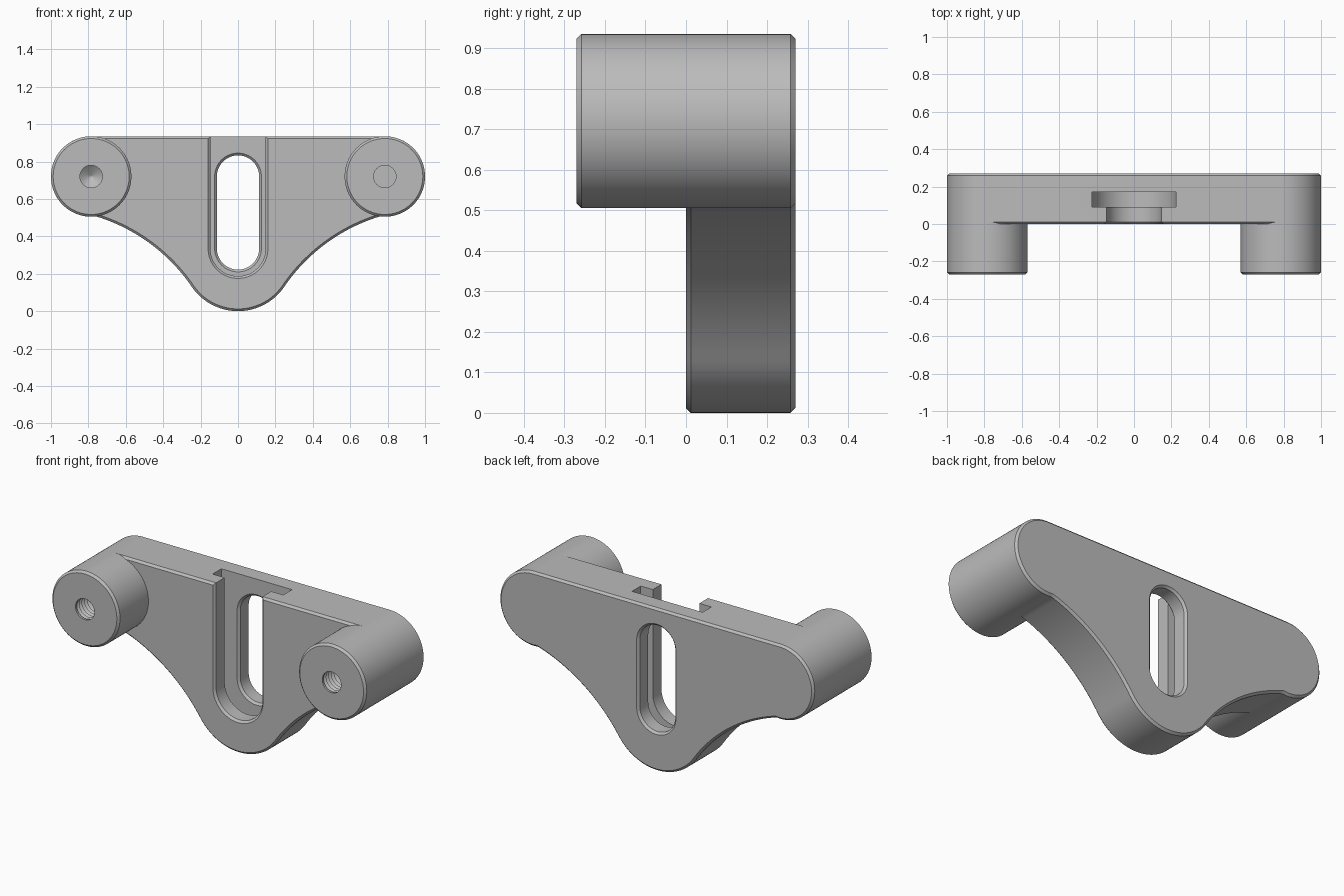
import bpy, bmesh, math
from mathutils import Vector

if "Cube" in bpy.data.objects:
    bpy.data.objects.remove(bpy.data.objects["Cube"])

CH = 0.012                       # edge chamfer
BOSS_X, BOSS_Z, BOSS_R = 0.785, 0.72, 0.215
BACK, SLOT_Z = 0.27, 0.335

grey = bpy.data.materials.new("grey metal")
grey.use_nodes = True
grey.diffuse_color = (0.5, 0.5, 0.5, 1)
grey.node_tree.nodes["Principled BSDF"].inputs["Base Color"].default_value = (0.5, 0.5, 0.5, 1)


def arc(cx, cz, r, start, end, n):
    """Points on an arc in the xz plane, angles in degrees."""
    angles = [math.radians(start + (end - start) * i / n) for i in range(n + 1)]
    return [Vector((cx + r * math.cos(a), cz + r * math.sin(a))) for a in angles]


def bulge(p, q, sag, n):
    """Arc from p to q that bows to the left of the chord by sag."""
    chord = q - p
    left = Vector((-chord.y, chord.x)).normalized()
    r = chord.length ** 2 / (8 * sag) + sag / 2
    c = (p + q) / 2 + left * (sag - r)
    a, b = (math.degrees(math.atan2(v.y - c.y, v.x - c.x)) for v in (p, q))
    return arc(c.x, c.y, r, a, b, n)


def inset(pts, d):
    """Shrink a counter-clockwise outline by d (negative grows it)."""
    out = []
    for i, p in enumerate(pts):
        e1 = (p - pts[i - 1]).normalized()
        e2 = (pts[(i + 1) % len(pts)] - p).normalized()
        n1, n2 = Vector((-e1.y, e1.x)), Vector((-e2.y, e2.x))
        out.append(p + (n1 + n2) * d / (1 + n1.dot(n2)))
    return out


def prism(name, pts, sections):
    """Stack insets of an outline along y; sections are (y, inset)."""
    bm = bmesh.new()
    loops = [[bm.verts.new((p.x, y, p.y)) for p in inset(pts, d)] for y, d in sections]
    n = len(pts)
    for a, b in zip(loops, loops[1:]):
        for i in range(n):
            j = (i + 1) % n
            bm.faces.new((a[i], a[j], b[j], b[i]))
    bm.faces.new(loops[0][::-1])
    bm.faces.new(loops[-1])
    bmesh.ops.recalc_face_normals(bm, faces=bm.faces)
    mesh = bpy.data.meshes.new(name)
    bm.to_mesh(mesh)
    bm.free()
    mesh.materials.append(grey)
    obj = bpy.data.objects.new(name, mesh)
    bpy.context.collection.objects.link(obj)
    return obj


def activate(obj):
    bpy.ops.object.select_all(action='DESELECT')
    obj.select_set(True)
    bpy.context.view_layer.objects.active = obj


def cut(obj, cutter):
    cutter.hide_render = True
    mod = obj.modifiers.new("cut", 'BOOLEAN')
    mod.operation, mod.solver, mod.object = 'DIFFERENCE', 'EXACT', cutter
    activate(obj)
    bpy.ops.object.modifier_apply(modifier=mod.name)
    bpy.data.objects.remove(cutter)


def stadium(r, top):
    return arc(0, SLOT_Z, r, 180, 360, 32) + arc(0, top, r, 0, 180, 32)


def finish(obj):
    activate(obj)
    bpy.ops.object.shade_smooth_by_angle(angle=math.radians(25))


# Plate: rounded foot, concave flank, boss end, then mirrored
foot = arc(0, 0.3, 0.3, -90, -35.3, 16)
end = arc(BOSS_X, BOSS_Z, BOSS_R, -97, 90, 48)
half = foot + bulge(foot[-1], end[0], 0.055, 24)[1:-1] + end
outline = half + [Vector((-p.x, p.y)) for p in reversed(half[1:])]
plate = prism("bracket_plate", outline, [(0, CH), (CH, 0), (BACK - CH, 0), (BACK, CH)])

# T-slot open at the top: narrow mouth, wide channel, through window
mouth = stadium(0.148, 1.3)
cut(plate, prism("mouth_cutter", mouth, [(-0.02, -CH - 0.02), (CH, 0), (0.1, 0)]))
cut(plate, prism("channel_cutter", stadium(0.225, 1.3), [(0.09, 0), (0.17, 0)]))
window = stadium(0.113, 0.72)
cut(plate, prism("window_cutter", window, [
    (0.15, -CH - 0.02), (0.17 + CH, 0), (BACK - CH, 0), (BACK + 0.02, -CH - 0.02)]))
finish(plate)

# Bosses with threaded blind holes
for name, side in (("left_boss", 1), ("right_boss", -1)):
    x = side * BOSS_X
    boss = prism(name, arc(x, BOSS_Z, BOSS_R, -90, 270, 96)[:-1],
                 [(-BACK, CH), (-BACK + CH, 0), (CH, 0)])
    hole_r = 0.06
    thread = [(-BACK - 0.02, 0)]
    y = -BACK + 0.012
    for i in range(8):
        thread += [(y, 0), (y + 0.012, -0.011)]
        y += 0.024
    thread.append((y, 0))
    if side < 0:
        thread.append((y + 0.035, hole_r * 0.97))     # drilled tip
    else:
        thread.append((y + 0.02, 0))
    cut(boss, prism("hole_cutter", arc(x, BOSS_Z, hole_r, 0, 360, 32)[:-1], thread))
    finish(boss)
